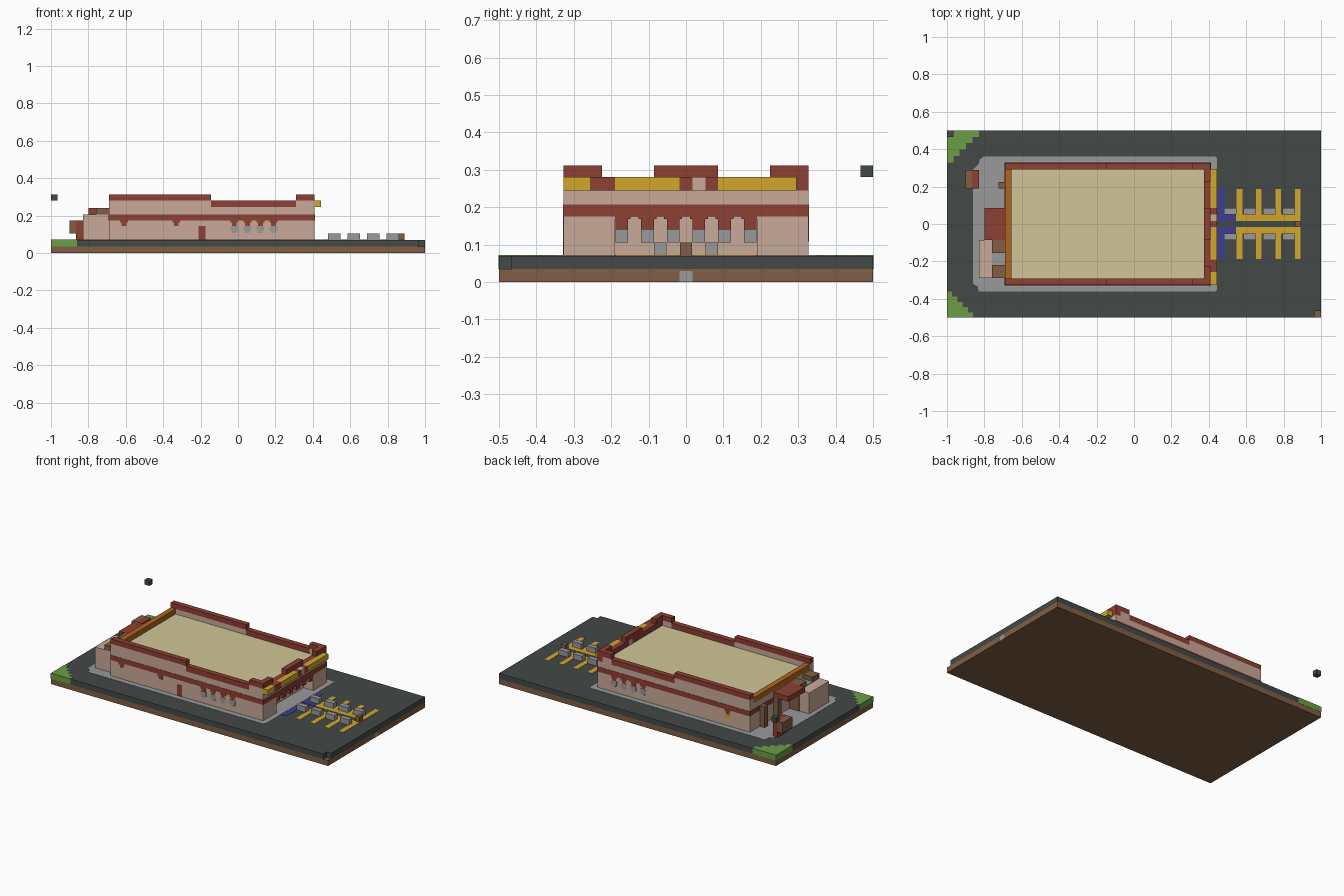
import bpy, bmesh

if "Cube" in bpy.data.objects:
    bpy.data.objects.remove(bpy.data.objects["Cube"], do_unlink=True)


def material(name, r, g, b):
    mat = bpy.data.materials.new(name)
    mat.use_nodes = True
    col = (r, g, b, 1)
    mat.diffuse_color = col
    mat.node_tree.nodes["Principled BSDF"].inputs["Base Color"].default_value = col
    return mat


ASPHALT = material("asphalt", .056, .066, .064)
SOIL = material("brown", .22, .112, .058)
GRASS = material("grass green", .145, .34, .06)
GREY = material("concrete grey", .32, .32, .32)
WALL = material("wall beige", .59, .4, .315)
RED = material("brick red", .27, .05, .033)
YELLOW = material("yellow", .64, .39, .024)
ROOF = material("roof tan", .64, .56, .31)
BLUE = material("blue", .046, .046, .3)
ORANGE = material("orange", .42, .135, .014)


def finish(name, mat, bm):
    mesh = bpy.data.meshes.new(name)
    bm.to_mesh(mesh)
    bm.free()
    mesh.materials.append(mat)
    obj = bpy.data.objects.new(name, mesh)
    bpy.context.collection.objects.link(obj)


def boxes(name, mat, *specs):
    """One object made of boxes, each given as x range, y range, z range."""
    bm = bmesh.new()
    for lo_hi in specs:
        verts = bmesh.ops.create_cube(bm, size=1)["verts"]
        for v in verts:
            v.co = [(a + b) / 2 + c * (b - a) for c, (a, b) in zip(v.co, lo_hi)]
    finish(name, mat, bm)


def prism(name, mat, outline, z0, z1):
    bm = bmesh.new()
    face = bm.faces.new([bm.verts.new((x, y, z0)) for x, y in outline])
    ext = bmesh.ops.extrude_face_region(bm, geom=[face])["geom"]
    for v in ext:
        if isinstance(v, bmesh.types.BMVert):
            v.co.z = z1
    bmesh.ops.recalc_face_normals(bm, faces=bm.faces)
    finish(name, mat, bm)


U = .035            # block height
G = 2 * U           # ground level
W = .327            # building half width
INNER = W - U
L, R = -.69, .41    # building ends
BAND0, BAND1 = 5 * U, .207
LOW, MID, HIGH = 7 * U, 8 * U, .312
T = .0015           # thickness of painted plates
PAINT = (G, G + T)

# Ground slab with one missing corner block
boxes("soil_base", SOIL, ((-1, 1), (-.5, .5), (0, U)))
boxes("asphalt_ground", ASPHALT, ((-1, .966), (-.5, .5), (U, G)),
      ((.966, 1), (-.466, .5), (U, G)))
boxes("drain_plate", GREY, ((.995, 1.001), (-.017, .017), (0, .03)))
boxes("floating_block", ASPHALT, ((-1, -.966), (.466, .5), (MID, HIGH)))

# Stepped grass corners
for side, reach, name in ((1, .17, "back"), (-1, .14, "front")):
    steps = []
    for i in range(5):
        depth = reach * (i + 1) / 5
        width = reach * (5 - i) / 5
        ys = sorted((side * .501, side * (.5 - depth)))
        steps.append(((-1.001, -1 + width), ys, (U, G + T)))
    boxes(name + "_grass_corner", GRASS, *steps)

# Pavement around the building
prism("pavement", GREY, [(-.83, -.362), (.435, -.362), (.445, -.35), (.445, .35),
                         (.435, .362), (-.8, .362), (-.825, .345), (-.83, .32),
                         (-.86, .29), (-.86, -.32), (-.835, -.335)], *PAINT)

# Building shell: solid core, raised walls and a recessed entrance at the +x end
walls = [((L, R - 2 * U), (-W, W), (G, LOW)),
         ((R - 2 * U, R), (-W, W), (BAND0, LOW)),
         ((R - U, R + U), (.017, .052), (LOW, MID))]
for s in (-1, 1):
    ys = sorted((s * W, s * INNER))
    walls += [((L, -.145), ys, (LOW, MID)),
              ((R - 2 * U, R), sorted((s * W, s * .19)), (G, BAND0))]
walls.append(((.31, R), (-W, -INNER), (LOW, MID)))
walls.append(((.31, R - U), (INNER, W), (LOW, MID)))
boxes("walls", WALL, *walls)
boxes("roof", ROOF, ((L + U, R - U), (-INNER, INNER), (LOW, LOW + T)))

# Red coping along the sides and the +x end
coping = []
for s in (-1, 1):
    ys = sorted((s * W, s * INNER))
    coping += [((L, -.145), ys, (MID, HIGH)), ((-.145, .31), ys, (LOW, MID)),
               ((.31, R), ys, (MID, HIGH)),
               ((R - U, R), sorted((s * W, s * .225)), (MID, HIGH))]
coping += [((R - U, R), (-.085, .085), (MID, HIGH)),
           ((R - U, R), (-INNER, .017), (LOW, MID)),
           ((R - U, R), (.052, W), (LOW, MID))]
boxes("red_coping", RED, *coping)
boxes("rear_beam", ORANGE, ((L, L + U), (-INNER, INNER), (LOW, MID)))

# Sign strip on the +x end
boxes("yellow_sign", YELLOW, *[((R, R + U), ys, (LOW, MID)) for ys in
                               ((-W, -.257), (-.19, -.017), (.085, .295))])
boxes("red_sign_blocks", RED, *[((R, R + U), ys, (LOW, MID)) for ys in
                                ((-.257, -.19), (-.017, .017), (.052, .085))])

# Red band, drops, lamps and doors laid flat on the walls
boxes("red_band", RED, ((L - T, R + T), (-W - T, W + T), (BAND0, BAND1)))
drops, lamps = [], []
for s, singles, first in ((-1, [-.61, -.33], -.02), (1, [-.53], .08)):
    ys = sorted((s * W, s * (W + T)))
    lamp_x = [first + .07 * i for i in range(4)]
    for x in singles + lamp_x:
        drops += [((x - .021, x + .021), ys, (.162, BAND0)),
                  ((x - .013, x + .013), ys, (.145, .162))]
    for x in lamp_x:
        lamps += [((x - .02, x + .02), ys, (.118, .145)),
                  ((x - .012, x + .012), ys, (.108, .118))]
boxes("wall_drops", RED, *drops)
boxes("wall_lamps", GREY, *lamps)
boxes("back_yellow_lamp", YELLOW, ((-.547, -.513), (W, W + T), (.115, .145)))
boxes("side_door", RED, ((-.21, -.175), (-W - T, -W), (G, .143)))

# Entrance arches with windows on the recessed wall
arches, windows = [], []
for i in range(6):
    y = -.172 + .0688 * i
    arches += [((R - U, R), (y - .017, y + .017), (.14, BAND0)),
               ((R - U, R), (y - .024, y + .024), (.168, BAND0))]
    windows.append(((R - 2 * U, R - 2 * U + .008), (y - .017, y + .017), (.105, .14)))
boxes("entrance_arches", RED, *arches)
boxes("entrance_windows", GREY, *windows)

# Rear annex, vents, canopy and posts at the -x end
boxes("rear_annex", WALL, ((-.83, L), (-.29, -.085), (G, BAND1)))
boxes("annex_roof_plate", GREY, ((-.76, L), (-.22, -.155), (BAND1, BAND1 + .004)))
boxes("annex_door", SOIL, ((-.76, L), (-.085, -.08), (G, BAND1)))
boxes("annex_vents", SOIL, ((-.76, L), (-.29, -.22), (BAND1, .24)),
      ((-.76, L), (-.155, -.085), (BAND1, .24)))
boxes("rear_canopy", RED, ((-.8, L), (-.085, .085), (BAND1, .24)))
boxes("rear_posts", SOIL, ((-.725, L), (.19, .225), (G, BAND1)),
      ((-.725, L), (.05, .085), (G, BAND1)))
boxes("rear_red_bin", RED, ((-.865, -.83), (.19, .29), (G, BAND0)))
boxes("rear_brown_bin", SOIL, ((-.9, -.865), (.19, .29), (.105, BAND0)))

# Painted parking bays and kerb blocks, mirrored about the aisle
lines, blue, kerbs = [], [], []
for s in (-1, 1):
    span = lambda a, b: sorted((s * a, s * b))
    lines.append(((.545, .89), span(.017, .052), PAINT))
    for i in range(4):
        x = .548 + .104 * i
        lines.append(((x, x + .031), span(.03, .188), PAINT))
        kerbs.append(((x - .066, x), span(.052, .085), (G, .105)))
    blue += [((.446, .484), span(.017, .19), PAINT),
             ((.446, .545), span(.017, .052), PAINT)]
boxes("parking_lines", YELLOW, *lines)
boxes("blue_bays", BLUE, *blue)
boxes("kerb_blocks", GREY, *kerbs)
boxes("aisle_post", SOIL, ((.86, .89), (-.016, .016), (G, .105)))
